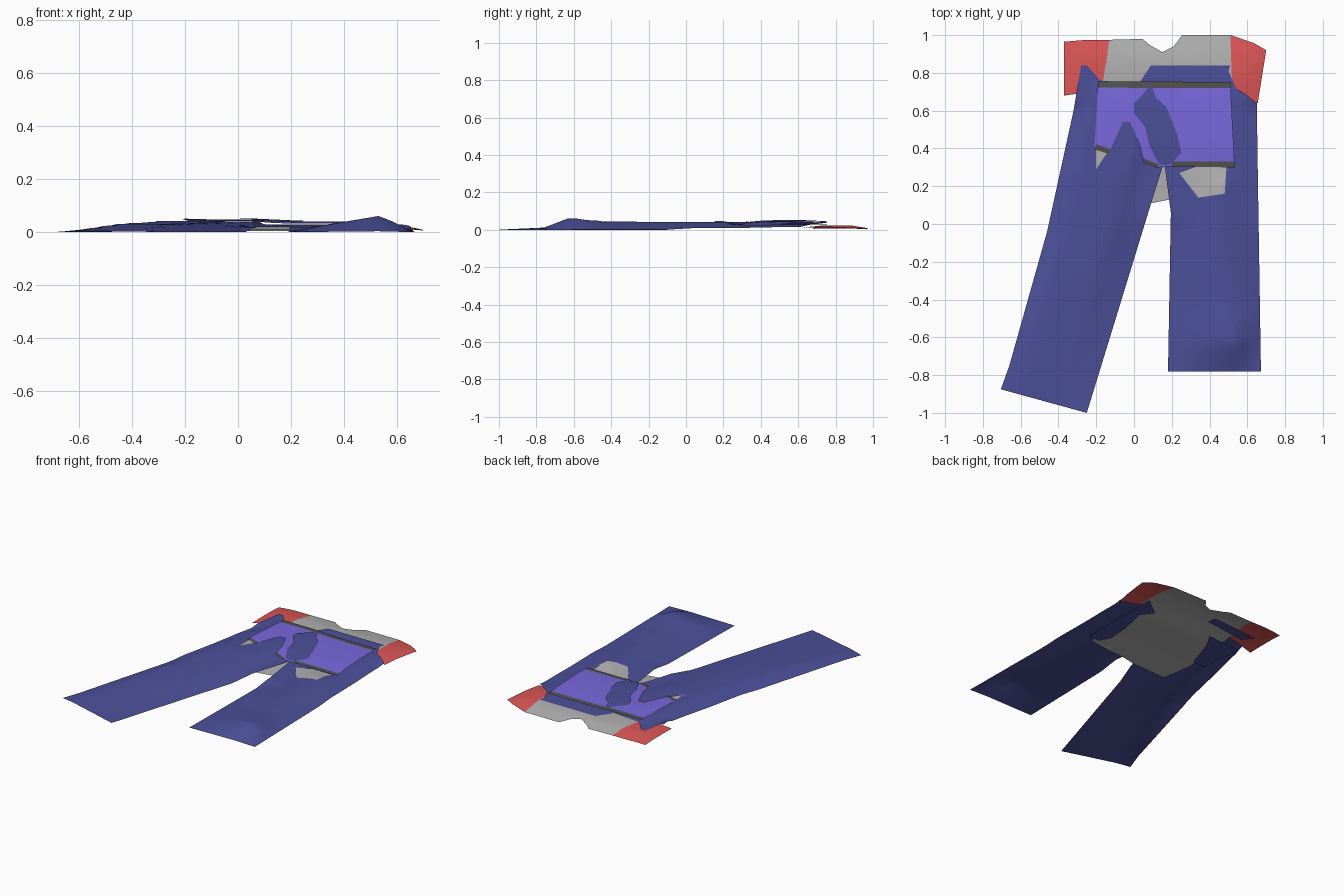
import bpy, bmesh
from mathutils import Vector

cube = bpy.data.objects.get("Cube")
if cube:
    bpy.data.objects.remove(cube)


def material(name, rgb):
    m = bpy.data.materials.new(name)
    m.use_nodes = True
    m.diffuse_color = (*rgb, 1)
    bsdf = m.node_tree.nodes["Principled BSDF"]
    bsdf.inputs["Base Color"].default_value = (*rgb, 1)
    bsdf.inputs["Roughness"].default_value = 0.9
    return m


DENIM = material("denim blue", (0.072, 0.08, 0.32))
PURPLE = material("purple cloth", (0.19, 0.14, 0.73))
GREY = material("light grey cloth", (0.44, 0.44, 0.44))
RED = material("red cloth", (0.72, 0.093, 0.093))
DARK = material("dark elastic", (0.085, 0.085, 0.08))


def clamp(v, lo=0.0, hi=1.0):
    return max(lo, min(hi, v))


def sheet(name, outline, height, mat, lift=0.0, step=0.05):
    """Cloth panel: fill an outline, slice it into a grid, drape it by height(x, y)."""
    bm = bmesh.new()
    bm.faces.new([bm.verts.new((x, y, 0)) for x, y in outline])
    bmesh.ops.triangulate(bm, faces=bm.faces[:])
    for axis in (0, 1):
        normal = Vector((1 - axis, axis, 0))
        lo = min(p[axis] for p in outline)
        hi = max(p[axis] for p in outline)
        for i in range(1, int((hi - lo) / step) + 1):
            bmesh.ops.bisect_plane(bm, geom=bm.verts[:] + bm.edges[:] + bm.faces[:],
                                   plane_co=normal * (lo + i * step), plane_no=normal)
    bmesh.ops.triangulate(bm, faces=bm.faces[:])
    for v in bm.verts:
        v.co.z = height(v.co.x, v.co.y) + lift
    for f in bm.faces:
        f.normal_update()
        if f.normal.z < 0:
            f.normal_flip()
        f.smooth = True
    mesh = bpy.data.meshes.new(name)
    bm.to_mesh(mesh)
    bm.free()
    mesh.materials.append(mat)
    obj = bpy.data.objects.new(name, mesh)
    bpy.context.collection.objects.link(obj)
    return obj


# Drape of each garment
def shirt_z(x, y):
    body = 0.004 + 0.008 * clamp((y - 0.1) / 0.2) + 0.012 * clamp((y - 0.62) / 0.12)
    return body * clamp((1.02 - y) / 0.14, 0.15) * clamp((0.72 - abs(x - 0.17) * 1.25) / 0.15, 0.15)


def leg_z(arch, hip, y, rim):
    # legs rest on the shirt near the hips and flatten below the shorts
    rest = 0.02 * clamp((y + 0.1) / 0.15) + 0.009 * clamp((y - 0.3) / 0.2)
    rest *= max(clamp(rim / 0.1, 0.5), clamp((y - 0.56) / 0.1))
    limit = hip + (0.07 - hip) * clamp((0.28 - y) / 0.2)
    limit -= (hip - 0.026) * clamp((y - 0.66) / 0.12)
    return max(rest, min(arch, limit))


def right_leg_z(x, y):
    # plateau that drops quickly at the outer seam and gently at the inner one
    top = 0.003 + 0.028 * clamp((y + 0.95) / 0.6) + 0.014 * clamp((y + 0.35) / 0.75)
    outer = x + 0.452 - y * (0.22 if y > 0 else 0.285)
    inner = 0.058 + 0.308 * y - x
    return leg_z(top * clamp(outer / 0.09) * clamp(inner / 0.18), 0.041, y, outer)


def left_leg_z(x, y):
    # tent with a crest that peaks near the hem
    crest = 0.46 + 0.07 * clamp((-0.2 - y) / 0.4)
    top = 0.045 + 0.02 * clamp((y + 0.42) / -0.2)
    top *= clamp((y + 0.79) / 0.17, 0.02)
    slope = (0.67 - x) / (0.67 - crest) if x > crest else (x - 0.18) / (crest - 0.18)
    return leg_z(top * clamp(slope), 0.026, y, 0.66 - x)


def shorts_z(x, y):
    return (0.048 - 0.007 * clamp((x - 0.05) / 0.15)
            - 0.006 * clamp((y - 0.62) / 0.14) - 0.009 * clamp((0.42 - y) / 0.12))


def ground(x, y):
    return 0.003


# Shirt
sheet("shirt_body", [
    (-0.13, 0.975), (0.045, 0.98), (0.08, 0.95), (0.15, 0.91), (0.21, 0.94), (0.255, 1.0),
    (0.51, 1.0), (0.52, 0.72), (0.5, 0.3), (0.48, 0.16), (0.34, 0.14), (0.19, 0.13),
    (0.09, 0.11), (-0.16, 0.1), (-0.2, 0.3), (-0.165, 0.75)], shirt_z, GREY)
sheet("shirt_left_sleeve", [
    (0.51, 1.0), (0.63, 0.96), (0.7, 0.92), (0.655, 0.64), (0.52, 0.68)], shirt_z, RED)
sheet("shirt_right_sleeve", [
    (-0.13, 0.975), (-0.25, 0.975), (-0.37, 0.965), (-0.37, 0.68), (-0.3, 0.69),
    (-0.165, 0.72)], shirt_z, RED)

# Trousers
sheet("trousers_right_leg", [
    (-0.28, 0.84), (-0.25, 0.84), (-0.18, 0.76), (0.03, 0.74), (0.16, 0.33), (0.1, 0.14),
    (-0.25, -1.0), (-0.705, -0.875), (-0.66, -0.75), (-0.46, -0.04), (-0.32, 0.6)],
    right_leg_z, DENIM)
sheet("trousers_left_leg", [
    (0.03, 0.75), (0.09, 0.84), (0.51, 0.84), (0.5, 0.81), (0.54, 0.72), (0.6, 0.68),
    (0.65, 0.64), (0.655, 0.3), (0.672, -0.78), (0.18, -0.78), (0.195, 0.06),
    (0.16, 0.33)], left_leg_z, DENIM)

# Back of the trousers, lying under the shirt
sheet("trousers_back_waist", [
    (-0.28, 0.84), (0.07, 0.87), (0.08, 0.81), (-0.22, 0.77)], ground, DENIM)
sheet("trousers_back_seat", [
    (-0.29, 0.66), (-0.04, 0.68), (-0.1, 0.58), (-0.17, 0.37), (-0.26, 0.36)], ground, DENIM)
sheet("trousers_back_side", [
    (0.53, 0.78), (0.4, 0.68), (0.46, 0.6), (0.42, 0.42), (0.41, 0.27), (0.45, 0.19),
    (0.53, 0.2)], ground, DENIM)

# Shirt hem showing over the legs
sheet("shirt_left_hem", [
    (0.24, 0.27), (0.34, 0.14), (0.48, 0.16), (0.49, 0.305), (0.335, 0.305), (0.35, 0.27)],
    left_leg_z, GREY, 0.004)
sheet("shirt_right_hem", [
    (-0.2, 0.4), (-0.2, 0.29), (-0.14, 0.38)], right_leg_z, GREY, 0.004)

# Undershorts with elastic bands
sheet("shorts", [
    (-0.19, 0.75), (0.51, 0.75), (0.533, 0.305), (0.2, 0.305), (0.13, 0.3), (0.05, 0.335),
    (0.03, 0.42), (-0.02, 0.54), (-0.06, 0.54), (-0.13, 0.38), (-0.21, 0.4)],
    shorts_z, PURPLE)
bands = {
    "shorts_waistband": [(-0.19, 0.722), (-0.19, 0.755), (0.51, 0.752), (0.51, 0.719)],
    "shorts_left_cuff": [(0.2, 0.302), (0.2, 0.33), (0.53, 0.33), (0.535, 0.3)],
    "shorts_right_cuff": [(-0.21, 0.395), (-0.2, 0.422), (-0.12, 0.392), (-0.13, 0.37)],
    "shorts_crotch_cuff": [(0.05, 0.325), (0.05, 0.348), (0.13, 0.315), (0.13, 0.295)],
}
for name, outline in bands.items():
    sheet(name, outline, shorts_z, DARK, 0.003)

# Trouser fold lying over the shorts
sheet("trousers_fold", [
    (0.09, 0.74), (0.045, 0.685), (0.0, 0.64), (0.0, 0.59), (0.06, 0.51), (0.08, 0.42),
    (0.13, 0.32), (0.17, 0.31), (0.2, 0.32), (0.25, 0.38), (0.23, 0.47), (0.17, 0.62),
    (0.115, 0.67)], shorts_z, DENIM, 0.004)
